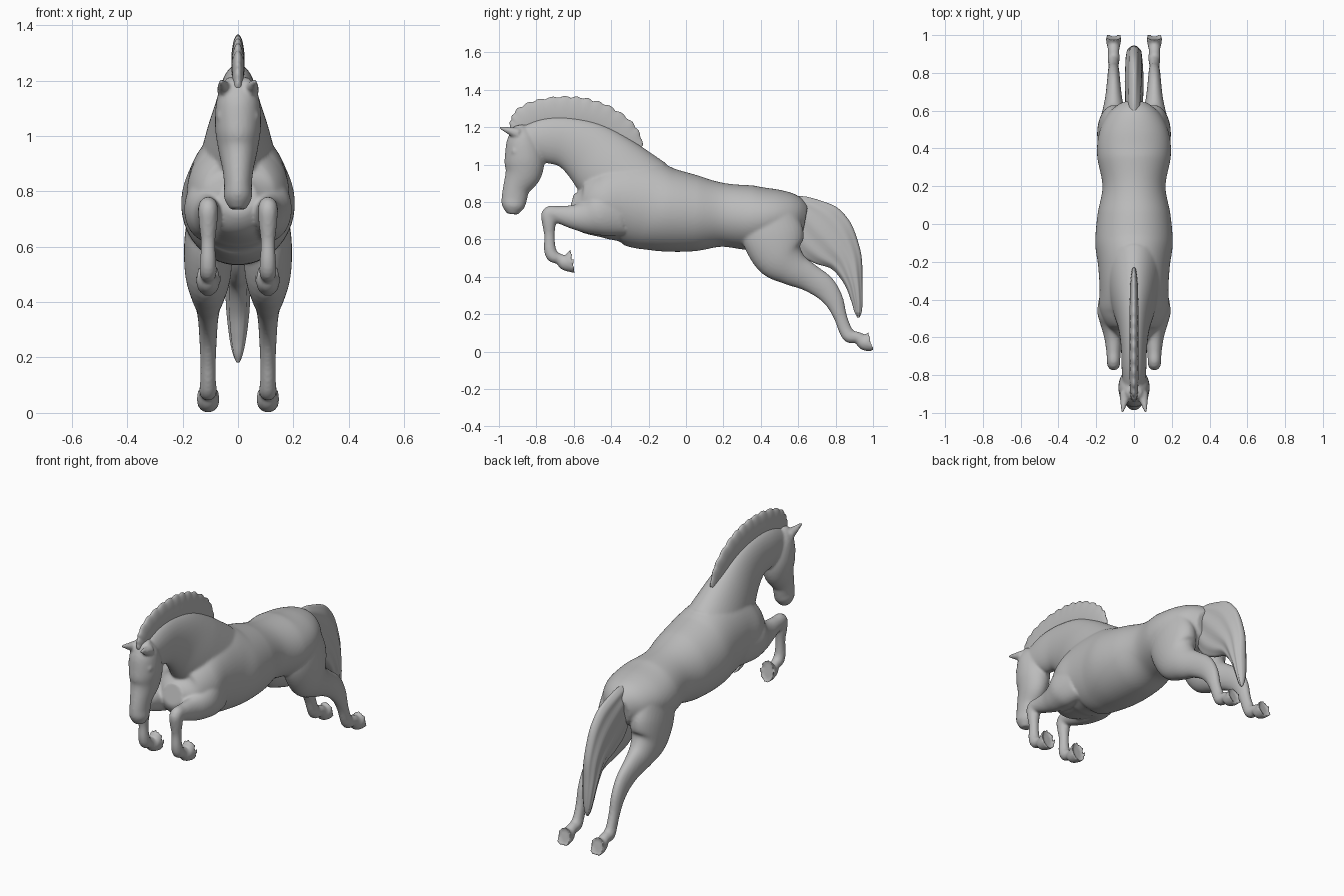
import bpy, bmesh, math
from mathutils import Vector, Matrix

if "Cube" in bpy.data.objects:
    bpy.data.objects.remove(bpy.data.objects["Cube"], do_unlink=True)

grey = bpy.data.materials.new("plain_grey")
grey.use_nodes = True
grey.diffuse_color = (0.5, 0.5, 0.5, 1)
grey.node_tree.nodes["Principled BSDF"].inputs["Base Color"].default_value = (0.5, 0.5, 0.5, 1)


def spline(points, steps):
    """Smooth curve through stations of (y, z, half depth, half width)."""
    pts = [Vector(p) for p in points]
    pts = [pts[0]] + pts + [pts[-1]]
    out = []
    for a, b, c, d in zip(pts, pts[1:], pts[2:], pts[3:]):
        for i in range(steps):
            t = i / steps
            out.append(b + (c - a) * (t / 2)
                       + (a * 2 - b * 5 + c * 4 - d) * (t * t / 2)
                       + (b * 3 - a - c * 3 + d) * (t ** 3 / 2))
    return out + [pts[-1]]


def loft(bm, points, x=0, segs=32, steps=5, scallop=0, groove=0, cup=False):
    """Sweep an elliptical section along a path in the side plane."""
    path = spline(points, steps)
    rings = []
    for i, (y, z, h, w) in enumerate(path):
        before, after = path[max(i - 1, 0)], path[min(i + 1, len(path) - 1)]
        along = Vector((after[0] - before[0], after[1] - before[1])).normalized()
        ring = []
        for k in range(segs):
            a = math.tau * k / segs
            depth = h * math.sin(a)
            if math.sin(a) < 0:
                depth *= 1 + scallop * abs(math.sin(i * 0.7))
            width = w * math.cos(a) * (1 + groove * math.sin(9 * a + i * 0.12))
            ring.append(bm.verts.new((x + width, y - along.y * depth, z + along.x * depth)))
        rings.append(ring)
    for r, s in zip(rings, rings[1:]):
        for k in range(segs):
            n = (k + 1) % segs
            bm.faces.new((r[k], r[n], s[n], s[k]))
    bm.faces.new(rings[0])
    end = bm.faces.new(rings[-1])
    bmesh.ops.recalc_face_normals(bm, faces=bm.faces[:])
    if cup:
        bmesh.ops.inset_individual(bm, faces=[end], thickness=0.014, depth=-0.02)


def finish(name, bm, voxel=0):
    mesh = bpy.data.meshes.new(name)
    bm.to_mesh(mesh)
    bm.free()
    mesh.materials.append(grey)
    mesh.shade_smooth()
    ob = bpy.data.objects.new(name, mesh)
    bpy.context.collection.objects.link(ob)
    if voxel:
        fuse = ob.modifiers.new("fuse_parts", 'REMESH')
        fuse.mode = 'VOXEL'
        fuse.voxel_size = voxel
        fuse.use_smooth_shade = True
        soft = ob.modifiers.new("soften_joins", 'SMOOTH')
        soft.factor = 0.5
        soft.iterations = 5
    return ob


body = bmesh.new()

# Trunk, from rump to chest
loft(body, [(.637, .70, .08, .075), (.58, .71, .125, .14), (.48, .72, .148, .185),
            (.36, .715, .172, .195), (.2, .73, .17, .167), (.05, .738, .203, .193),
            (-.1, .757, .224, .205), (-.22, .785, .238, .19), (-.34, .8, .225, .182),
            (-.45, .785, .185, .182), (-.55, .77, .135, .135), (-.615, .785, .06, .065)],
     segs=64, steps=12)

# Neck
loft(body, [(-.28, .84, .24, .155), (-.42, .98, .2, .117), (-.53, 1.07, .168, .086),
            (-.64, 1.12, .137, .07), (-.75, 1.13, .122, .066), (-.84, 1.12, .1, .06)],
     segs=48, steps=10)

# Head, from poll to muzzle
loft(body, [(-.895, 1.21, .03, .04), (-.88, 1.14, .08, .075), (-.865, 1.04, .105, .083),
            (-.87, .96, .1, .073), (-.905, .88, .073, .056), (-.918, .82, .068, .05),
            (-.924, .775, .06, .05), (-.928, .735, .03, .028)])

for side in (-1, 1):
    # Tucked foreleg, from shoulder to hoof
    loft(body, [(-.36, .76, .14, .07), (-.46, .735, .12, .086), (-.53, .72, .09, .07),
                (-.6, .72, .066, .05), (-.68, .732, .047, .038), (-.731, .735, .042, .035),
                (-.733, .69, .037, .034), (-.73, .62, .028, .026), (-.728, .55, .032, .029),
                (-.712, .511, .034, .031), (-.675, .494, .029, .028), (-.645, .477, .045, .038),
                (-.594, .484, .069, .047)],
         x=side * .108, cup=True)
    # Stretched hind leg, from hip to hoof
    loft(body, [(.44, .74, .14, .07), (.465, .62, .165, .086), (.5, .512, .138, .084),
                (.57, .445, .096, .066), (.655, .398, .075, .047), (.735, .345, .067, .037),
                (.79, .275, .052, .032), (.824, .19, .036, .028), (.85, .12, .035, .028),
                (.875, .082, .036, .032), (.92, .074, .031, .03), (.955, .048, .042, .037),
                (1.0, .055, .058, .045)],
         x=side * .108, cup=True)
    # Forward-pricked ear
    tip, root = Vector((side * .063, -1.0, 1.2)), Vector((side * .045, -.9, 1.165))
    aim = (tip - root).to_track_quat('Z', 'Y').to_matrix().to_4x4()
    bmesh.ops.create_cone(body, cap_ends=True, segments=16, radius1=.032, radius2=.006,
                          depth=(tip - root).length,
                          matrix=Matrix.Translation((tip + root) / 2) @ aim)
    # Eye
    bmesh.ops.create_uvsphere(body, u_segments=16, v_segments=10, radius=.018,
                              matrix=Matrix.Translation((side * .06, -.915, 1.07)))
finish("horse_body", body, voxel=.008)

# Upright mane with a scalloped crest
mane = bmesh.new()
loft(mane, [(-.25, 1.08, .03, .012), (-.32, 1.14, .075, .02), (-.42, 1.215, .083, .023),
            (-.52, 1.255, .085, .024), (-.62, 1.27, .085, .024), (-.74, 1.265, .083, .024),
            (-.84, 1.235, .08, .023), (-.89, 1.195, .06, .02), (-.92, 1.16, .025, .014)],
     steps=9, scallop=.13)
finish("mane", mane)

# Flowing tail with strand grooves
tail = bmesh.new()
loft(tail, [(.53, .78, .05, .03), (.6, .74, .105, .04), (.69, .66, .158, .046),
            (.775, .585, .148, .047), (.85, .495, .095, .044), (.893, .38, .052, .04),
            (.913, .28, .032, .03), (.92, .215, .02, .018), (.922, .183, .006, .006)],
     segs=56, steps=6, groove=.08)
finish("tail", tail)
